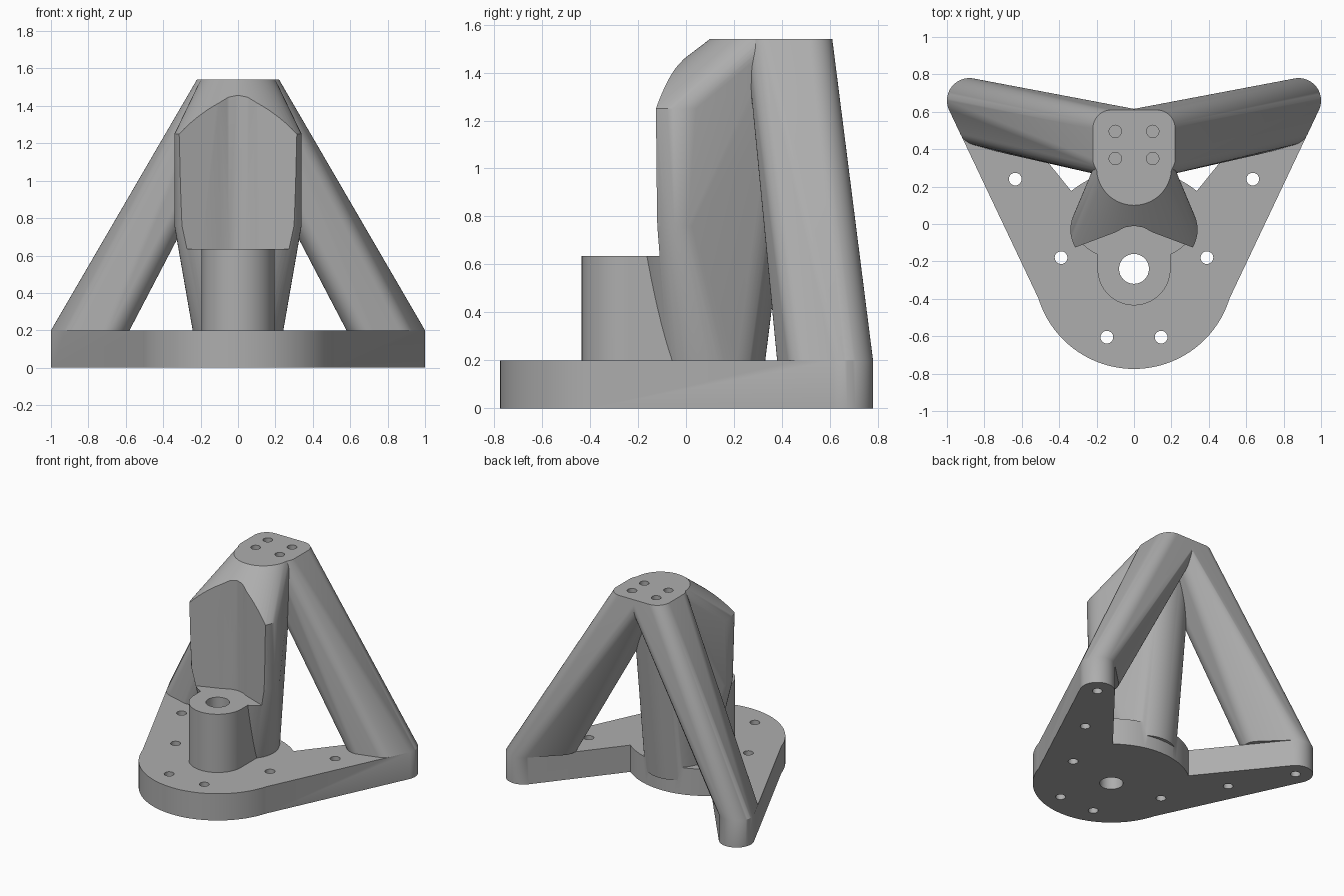
import bpy, bmesh, math

if "Cube" in bpy.data.objects:
    bpy.data.objects.remove(bpy.data.objects["Cube"])

grey = bpy.data.materials.new("machined_grey")
grey.use_nodes = True
grey.diffuse_color = (0.42, 0.42, 0.42, 1)
grey.node_tree.nodes["Principled BSDF"].inputs["Base Color"].default_value = grey.diffuse_color


def ring(x, y, z, rx, ry=None, n=64):
    """Points of a horizontal circle or ellipse."""
    ry = ry or rx
    return [(x + rx * math.cos(math.tau * i / n), y + ry * math.sin(math.tau * i / n), z)
            for i in range(n)]


def levels(points, *heights):
    return [(p[0], p[1], z) for z in heights for p in points]


def make(name, bm):
    mesh = bpy.data.meshes.new(name)
    bmesh.ops.recalc_face_normals(bm, faces=bm.faces)
    bm.to_mesh(mesh)
    bm.free()
    mesh.materials.append(grey)
    obj = bpy.data.objects.new(name, mesh)
    bpy.context.collection.objects.link(obj)
    return obj


def hull(name, points):
    """Convex solid around the given points."""
    bm = bmesh.new()
    verts = [bm.verts.new(p) for p in points]
    res = bmesh.ops.convex_hull(bm, input=verts)
    loose = [v for v in bm.verts if not v.link_faces]
    bmesh.ops.delete(bm, geom=loose, context='VERTS')
    bmesh.ops.dissolve_limit(bm, angle_limit=0.002, verts=bm.verts, edges=bm.edges)
    return make(name, bm)


def prism(name, outline, low, high):
    bm = bmesh.new()
    face = bm.faces.new([bm.verts.new((x, y, low)) for x, y in outline])
    res = bmesh.ops.extrude_face_region(bm, geom=[face])
    for v in res["geom"]:
        if isinstance(v, bmesh.types.BMVert):
            v.co.z = high
    return make(name, bm)


def combine(target, tool, operation):
    mod = target.modifiers.new(operation.lower(), 'BOOLEAN')
    mod.operation, mod.object, mod.solver = operation, tool, 'EXACT'
    bpy.context.view_layer.objects.active = target
    bpy.ops.object.modifier_apply(modifier=mod.name)
    bpy.data.objects.remove(tool)


def drill(target, x, y, r, low, high):
    tool = hull("drill", levels(ring(x, y, 0, r, n=32), low, high))
    tool.hide_render = True
    combine(target, tool, 'DIFFERENCE')


BASE, BOSS, SHOULDER, TOP = 0.2, 0.635, 1.25, 1.54
HUB = -0.24

# Central column: round foot, wide body, narrowing to the top pad
column = hull("column", ring(0, 0.093, 0.1, 0.225) + ring(0, 0.093, BASE, 0.225)
              + ring(0, -0.03, 0.76, 0.34, 0.19) + ring(0, -0.03, SHOULDER, 0.34, 0.25)
              + ring(0, 0.3, TOP, 0.2))

# Shallow V-shaped clearance in the column's front
half = [(0.05, -0.018), (0.1, -0.045), (0.6, -0.232), (0.6, -0.8)]
outline = [(0, -0.01)] + half + [(-x, y) for x, y in reversed(half)]
notch = prism("notch_cutter", outline, BOSS, 1.8)
notch.hide_render = True
combine(column, notch, 'DIFFERENCE')

# Base hub, then the bored boss on top of it
body = hull("tripod_mount", levels(ring(0, HUB, 0, 0.535, n=96), 0, BASE))
boss = hull("boss", levels(ring(0, HUB, 0, 0.195) + [(-0.195, 0, 0), (0.195, 0, 0)], 0.1, BOSS))

# Plate arms and inclined legs, mirrored
parts = []
for s in (1, -1):
    foot = ring(s * 0.88, 0.66, 0, 0.12)
    arm = [(s * 0.51, -0.4), (s * 0.37, 0.145), (0, HUB)] + foot
    parts.append(hull("plate_arm", levels(arm, 0, BASE)))
    heel = foot + ring(s * 0.83, 0.53, 0, 0.11) + ring(s * 0.69, 0.49, 0, 0.11)
    pad = [p for x in (0.12, -0.02) for y in (0.51, 0.35) for p in ring(s * x, y, 0, 0.1)]
    parts.append(hull("leg", levels(heel, BASE) + levels(pad, TOP)))
for part in parts + [column, boss]:
    combine(body, part, 'UNION')

# Main bore, plate bolt holes, blind foot holes and top pad holes
drill(body, 0, HUB, 0.08, -0.1, 1.0)
for s in (1, -1):
    for x, y in ((0.635, 0.24), (0.39, -0.18), (0.145, -0.605)):
        drill(body, s * x, y, 0.034, -0.1, 0.3)
    drill(body, s * 0.88, 0.66, 0.034, -0.1, 0.17)
    for y in (0.35, 0.495):
        drill(body, s * 0.1, y, 0.033, TOP - 0.12, TOP + 0.1)

bpy.ops.object.select_all(action='DESELECT')
body.select_set(True)
bpy.context.view_layer.objects.active = body
bpy.ops.object.shade_smooth_by_angle(angle=math.radians(30))
